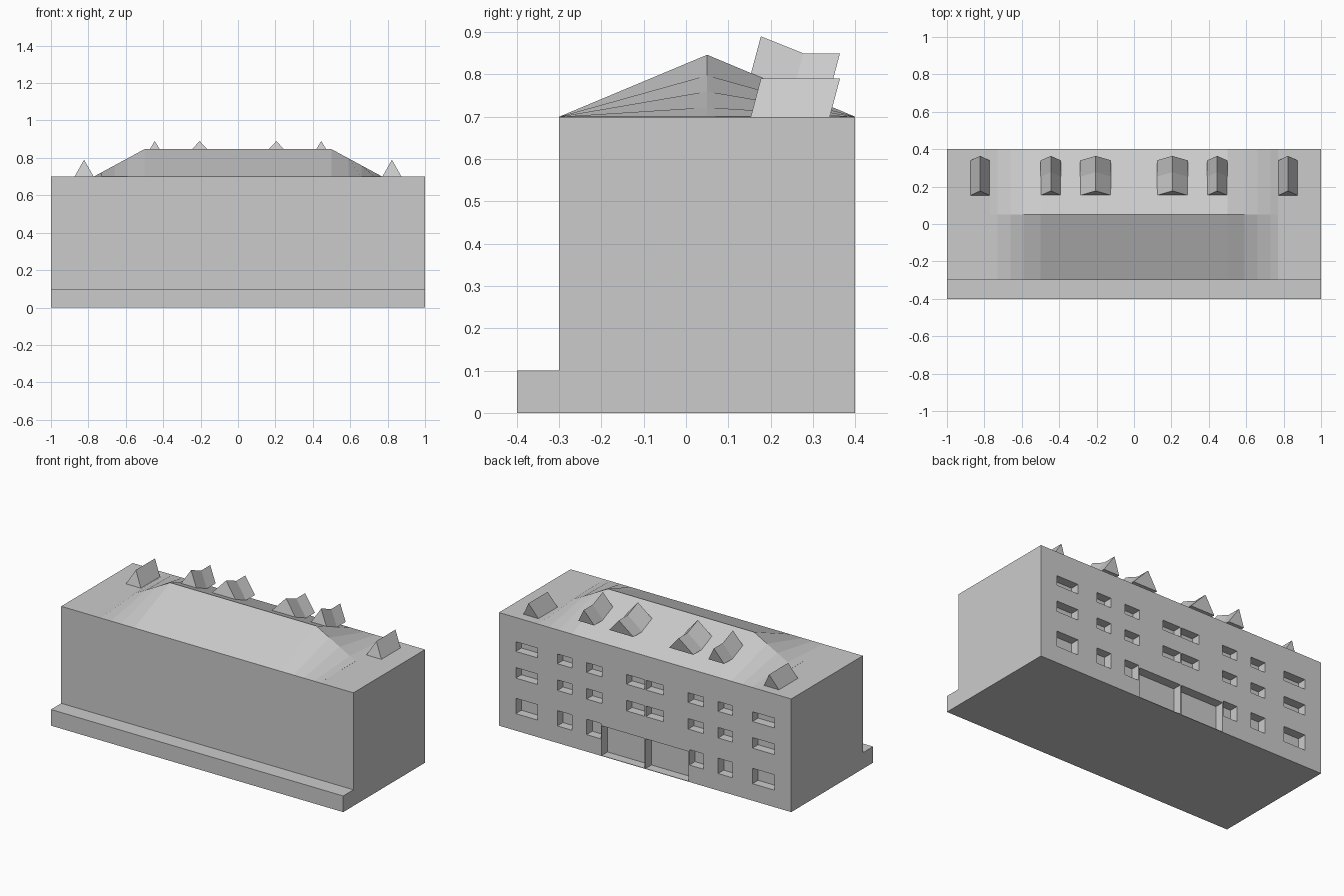
import bpy

if "Cube" in bpy.data.objects:
    bpy.data.objects.remove(bpy.data.objects["Cube"])


def make(name, verts, faces):
    me = bpy.data.meshes.new(name)
    me.from_pydata(verts, [], faces)
    me.update()
    ob = bpy.data.objects.new(name, me)
    bpy.context.collection.objects.link(ob)
    return ob


def loft(name, rings):
    """Skin a closed solid through a row of equal-sized rings."""
    n = len(rings[0])
    verts = [p for r in rings for p in r]
    faces = [tuple(range(n))[::-1],
             tuple(range(len(verts) - n, len(verts)))]
    for k in range(len(rings) - 1):
        for i in range(n):
            j = (i + 1) % n
            faces.append((k*n + i, k*n + j, (k+1)*n + j, (k+1)*n + i))
    return make(name, verts, faces)


def boxes(name, spans):
    """One mesh of separate boxes, each (x0, x1, y0, y1, z0, z1)."""
    verts, faces = [], []
    for x0, x1, y0, y1, z0, z1 in spans:
        b = len(verts)
        verts += [(x, y, z) for z in (z0, z1)
                  for x, y in ((x0, y0), (x1, y0), (x1, y1), (x0, y1))]
        for f in ((3, 2, 1, 0), (4, 5, 6, 7), (0, 1, 5, 4),
                  (1, 2, 6, 5), (2, 3, 7, 6), (3, 0, 4, 7)):
            faces.append([b + i for i in f])
    return make(name, verts, faces)


# Main block with the low front step
profile = [(-.4, 0), (.4, 0), (.4, .7), (-.3, .7), (-.3, .1), (-.4, .1)]
body = loft("building_body", [[(x, y, z) for y, z in profile] for x in (-1, 1)])

# Window and doorway recesses in the rear wall
columns = [(.005, .127), (.295, .40), (.50, .60), (.735, .885)]
rows = [(.49, .55), (.325, .39), (.105, .20)]
cuts = []
for s in (1, -1):
    for c, (a, b) in enumerate(columns):
        for r, (z0, z1) in enumerate(rows):
            if r == 2 and c == 0:
                continue            # doorway takes this place
            if r == 2 and c == 1:
                a = .303
            cuts.append((*sorted((s*a, s*b)), .345, .45, z0, z1))
    cuts.append((*sorted((s*.003, s*.298)), .342, .45, .003, .187))
cutter = boxes("recess_cutter", cuts)
cutter.hide_render = True
mod = body.modifiers.new("recesses", 'BOOLEAN')
mod.operation = 'DIFFERENCE'
mod.solver = 'EXACT'
mod.object = cutter
bpy.context.view_layer.objects.active = body
bpy.ops.object.modifier_apply(modifier=mod.name)
bpy.data.objects.remove(cutter)

# Pitched roof whose ridge falls away at both ends
stations = [.5, .59, .66, .73, .77]
rings = []
for x in [-s for s in reversed(stations)] + stations:
    h = .146 * (.77 - abs(x)) / .27
    rings.append([(x, -.3, .7), (x, .4, .7), (x, .05, .7005 + h)])
loft("pitched_roof", rings)

# Gabled dormers: (centre x, half width, path of base points)
bent = [(.153, .80), (.253, .76), (.34, .76)]
flat = [(.153, .70), (.34, .70)]
for x, w, path in ((.205, .083, bent), (.445, .054, bent), (.823, .051, flat)):
    for s, side in ((1, "right"), (-1, "left")):
        loft(f"dormer_{side}_{round(x * 100)}",
             [[(s*x + w, y, z), (s*x, y + .024, z + .09), (s*x - w, y, z)]
              for y, z in path])
